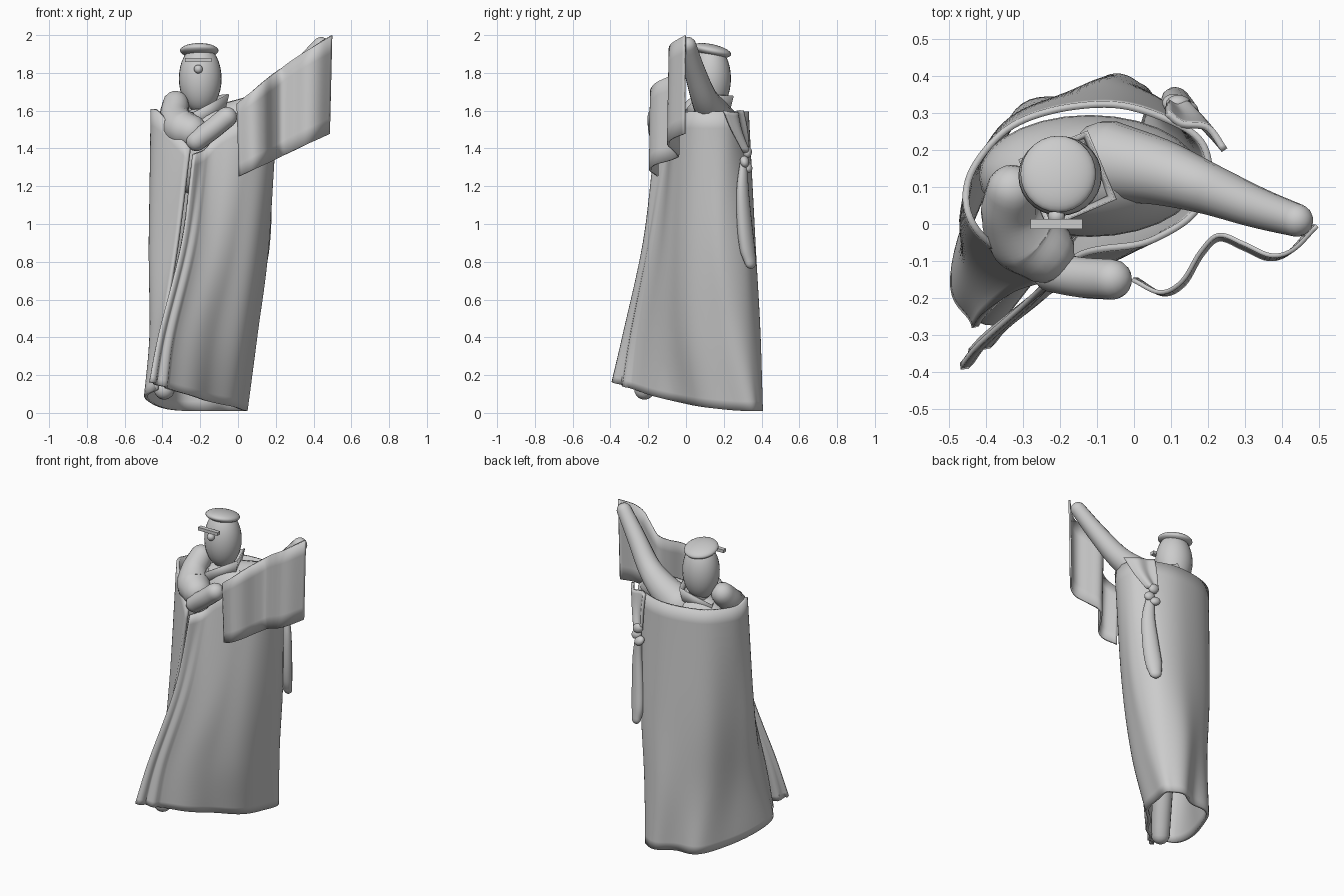
import bpy, bmesh, math
from mathutils import Vector as V, Matrix

if "Cube" in bpy.data.objects:
    bpy.data.objects.remove(bpy.data.objects["Cube"])

grey = bpy.data.materials.new("stone grey")
grey.diffuse_color = (0.6, 0.6, 0.6, 1)
grey.use_nodes = True
grey.node_tree.nodes["Principled BSDF"].inputs["Base Color"].default_value = grey.diffuse_color


def finish(bm, name, thick=0):
    """Turn a bmesh into a smooth grey object, optionally with cloth thickness."""
    bmesh.ops.recalc_face_normals(bm, faces=bm.faces)
    me = bpy.data.meshes.new(name)
    bm.to_mesh(me)
    bm.free()
    me.materials.append(grey)
    ob = bpy.data.objects.new(name, me)
    bpy.context.collection.objects.link(ob)
    if thick:
        m = ob.modifiers.new("thickness", 'SOLIDIFY')
        m.thickness = thick
        m.offset = 0
    bpy.ops.object.select_all(action='DESELECT')
    ob.select_set(True)
    bpy.context.view_layer.objects.active = ob
    bpy.ops.object.shade_smooth_by_angle(angle=math.radians(40))
    return ob


def spline(pts, n):
    """Smooth curve through points, n steps per span."""
    p = [2 * pts[0] - pts[1]] + list(pts) + [2 * pts[-1] - pts[-2]]
    out = []
    for i in range(1, len(p) - 2):
        a, b, c, d = p[i - 1:i + 3]
        for k in range(n):
            t = k / n
            out.append(0.5 * (2 * b + (c - a) * t + (2 * a - 5 * b + 4 * c - d) * t * t
                              + (3 * b - a - 3 * c + d) * t ** 3))
    return out + [pts[-1].copy()]


def grid(bm, rows, closed=False):
    vs = [[bm.verts.new(p) for p in r] for r in rows]
    n = len(rows[0])
    for a, b in zip(vs, vs[1:]):
        for i in range(n if closed else n - 1):
            j = (i + 1) % n
            bm.faces.new((a[i], a[j], b[j], b[i]))
    return vs


def limb(name, pts, flat=1.0, side=16):
    """Round-ended tube through (x, y, z, radius) points."""
    s = spline([V(p) for p in pts], 6)
    pos, rad = [p.xyz for p in s], [p.w for p in s]
    d0, d1 = (pos[1] - pos[0]).normalized(), (pos[-1] - pos[-2]).normalized()
    caps = [math.radians(a) for a in (10, 30, 50, 70)]
    st = ([(pos[0] - d0 * rad[0] * math.cos(a), rad[0] * math.sin(a), d0) for a in caps]
          + [(pos[i], rad[i], (pos[min(i + 1, len(pos) - 1)] - pos[max(i - 1, 0)]).normalized())
             for i in range(len(pos))]
          + [(pos[-1] + d1 * rad[-1] * math.cos(a), rad[-1] * math.sin(a), d1) for a in caps[::-1]])
    rows = []
    for c, r, d in st:
        x = d.cross(V((0.55, 0.83, 0.1))).normalized()
        y = d.cross(x)
        rows.append([c + r * (x * math.cos(t) + y * flat * math.sin(t))
                     for t in (2 * math.pi * k / side for k in range(side))])
    bm = bmesh.new()
    vs = grid(bm, rows, True)
    bm.faces.new(vs[0])
    bm.faces.new(vs[-1])
    return finish(bm, name)


def ball(name, c, size, rot=(0, 0, 0)):
    bm = bmesh.new()
    bmesh.ops.create_uvsphere(bm, u_segments=28, v_segments=18, radius=1)
    for v in bm.verts:
        v.co = V((v.co.x * size[0], v.co.y * size[1], v.co.z * size[2]))
    for ax, a in zip('XYZ', rot):
        bmesh.ops.rotate(bm, verts=bm.verts, matrix=Matrix.Rotation(math.radians(a), 3, ax))
    bmesh.ops.translate(bm, verts=bm.verts, vec=c)
    return finish(bm, name)


# Robe: cross-sections at four heights, from the front edge around the back to the left edge
rim = [(-.235, -.165), (-.17, -.1), (-.08, -.065), (.05, -.045), (.15, .02), (.205, .12), (.18, .22),
       (.08, .29), (-.06, .32), (-.22, .31), (-.36, .24), (-.45, .12), (-.42, -.02), (-.255, -.155)]
waist = [(-.3, -.22), (-.235, -.18), (-.14, -.125), (-.03, -.08), (.07, -.01), (.14, .1), (.15, .2),
         (.09, .32), (-.05, .355), (-.22, .335), (-.36, .25), (-.44, .1), (-.45, -.04), (-.32, -.18)]
knee = [(-.42, -.325), (-.35, -.27), (-.25, -.19), (-.13, -.1), (0, 0), (.075, .13), (.09, .25),
        (.05, .345), (-.07, .38), (-.2, .345), (-.34, .25), (-.42, .07), (-.455, -.1), (-.4, -.24)]
hem = [(-.47, -.385), (-.39, -.31), (-.28, -.2), (-.17, -.07), (-.05, .07), (.02, .22), (.035, .33),
       (.015, .38), (-.06, .39), (-.17, .345), (-.31, .3), (-.42, .1), (-.485, -.17), (-.43, -.28)]
dip = {0: 1.37, 1: 1.4, 2: 1.5, 3: 1.57, 13: 1.4}
levels = [[V((x, y, dip.get(i, 1.595))) for i, (x, y) in enumerate(rim)],
          [V((x, y, 0.9)) for x, y in waist],
          [V((x, y, 0.42)) for x, y in knee],
          [V((x, y, 0.01 + 0.16 * ((0.4 - y) / 0.8) ** 2)) for x, y in hem]]
cols = [spline(c, 8) for c in zip(*levels)]
rows = [spline(list(r), 8) for r in zip(*cols)]
for j, row in enumerate(rows):
    f = j / (len(rows) - 1)
    base = [p.copy() for p in row]
    for i in range(1, len(row) - 1):
        t = base[i + 1] - base[i - 1]
        n = V((t.y, -t.x, 0)).normalized()
        # pleats by the front edge, soft folds elsewhere
        amp = 0.013 * f if i < 9 else 0.003 + 0.004 * f
        row[i] += n * amp * math.sin(i * (1.05 if i < 9 else 0.42))
bm = bmesh.new()
grid(bm, rows)
finish(bm, "robe", 0.018)

# Body inside the robe
ball("torso", (-0.12, 0.13, 1.38), (0.3, 0.165, 0.25))
limb("neck", [(-.18, .14, 1.5, .07), (-.19, .14, 1.6, .06), (-.2, .135, 1.7, .06)])
limb("leg", [(-.39, -.22, .125, .055), (-.29, -.08, .4, .065), (-.17, .08, .85, .09), (-.13, .12, 1.2, .1)])

# Raised arm holding the far edge of the sheet
limb("raised_arm", [(-.07, .17, 1.53, .11), (.07, .14, 1.59, .09), (.2, .095, 1.67, .07),
                    (.33, .045, 1.815, .056), (.44, .01, 1.945, .045)])
# Bent arm: draped shoulder and elbow, then forearm
limb("shoulder", [(-.33, .09, 1.635, .07), (-.335, .03, 1.57, .08), (-.3, -.03, 1.51, .1),
                  (-.25, -.07, 1.49, .09)])
limb("forearm", [(-.22, -.13, 1.44, .055), (-.14, -.145, 1.5, .055), (-.06, -.15, 1.565, .055)])

# Head, cap, spectacles bar and nose
ball("head", (-0.2, 0.13, 1.77), (0.113, 0.108, 0.18))
ball("cap", (-0.205, 0.135, 1.918), (0.102, 0.106, 0.034), rot=(-12, 0, 0))
bm = bmesh.new()
bmesh.ops.create_cube(bm, size=1)
for v in bm.verts:
    v.co = V((-0.21 + v.co.x * 0.14, v.co.y * 0.028, 1.868 + v.co.z * 0.02))
finish(bm, "spectacles")
ball("nose", (-0.21, 0.02, 1.82), (0.023, 0.023, 0.023))

# Square turned-up collar, higher on the raised-arm side
bm = bmesh.new()
bmesh.ops.create_cone(bm, cap_ends=False, segments=4, radius1=0.11, radius2=0.14, depth=0.1)
bmesh.ops.rotate(bm, verts=bm.verts, matrix=Matrix.Rotation(math.radians(-22), 3, 'Z'))
for v in bm.verts:
    v.co.z += 0.45 * (v.co.x - 0.12) + 0.15 * v.co.y
bmesh.ops.translate(bm, verts=bm.verts, vec=(-0.18, 0.12, 1.64))
finish(bm, "collar", 0.008)

# Wavy sheet held up in front
line = [(-.005, -.15), (.07, -.185), (.13, -.155), (.18, -.075), (.23, -.03), (.3, -.055),
        (.37, -.085), (.43, -.07), (.495, -.005)]
top = spline([V((x, y, 1.64 + 0.72 * x + 0.02 * math.sin(math.pi * max(x, 0) / 0.5))) for x, y in line], 6)
sheet = []
for k in range(7):
    f = k / 6
    sheet.append([V((p.x + f * (0.012 - 0.05 * max(p.x, 0)), p.y - 0.012 * f * math.sin(p.x * 6),
                     p.z * (1 - f) + f * (1.255 + 0.45 * p.x))) for p in top])
bm = bmesh.new()
grid(bm, sheet)
finish(bm, "sheet", 0.012)

# Empty knotted sleeve hanging at the back right
flap = [spline([V(p) for p in r], 5) for r in (
    [(.245, .2, 1.6), (.2, .26, 1.59), (.13, .27, 1.6), (.09, .3, 1.6)],
    [(.21, .24, 1.5), (.18, .285, 1.49), (.13, .29, 1.5), (.09, .32, 1.5)],
    [(.15, .3, 1.38), (.14, .33, 1.38), (.11, .325, 1.38), (.09, .33, 1.38)])]
bm = bmesh.new()
grid(bm, [spline(list(c), 5) for c in zip(*flap)])
finish(bm, "sleeve_flap", 0.018)
for i, (x, y, z) in enumerate([(.12, .325, 1.38), (.14, .31, 1.33), (.11, .325, 1.3)]):
    ball("knot_%d" % (i + 1), (x, y, z), (0.035, 0.024, 0.03), rot=(20 * i, 30, 0))
limb("hanging_sleeve", [(.13, .305, 1.32, .025), (.14, .3, 1.18, .04), (.13, .31, 1.0, .05),
                        (.12, .325, .87, .05), (.12, .34, .8, .038)], flat=0.7)
